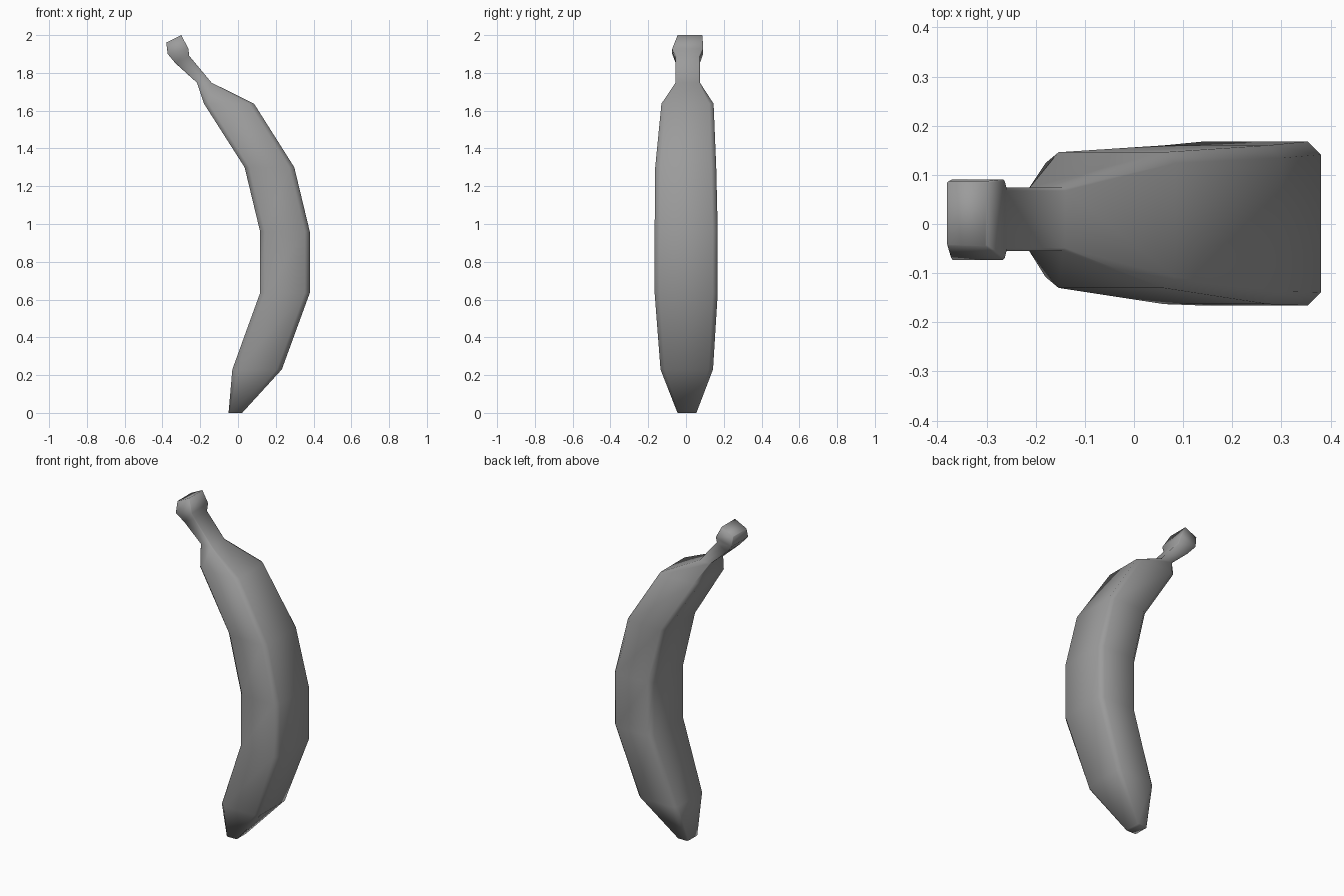
import bpy, bmesh
from mathutils import Vector

if "Cube" in bpy.data.objects:
    bpy.data.objects.remove(bpy.data.objects["Cube"])

# Cross-sections: inner x,z, outer x,z, y min, y max, corner chamfer
RINGS = [
    (-0.05, 0.00, 0.022, 0.00, -0.045, 0.055, 0.10),  # blossom tip
    (-0.03, 0.23, 0.232, 0.23, -0.135, 0.143, 0.10),
    (0.117, 0.635, 0.38, 0.635, -0.166, 0.168, 0.10),
    (0.117, 0.96, 0.38, 0.96, -0.166, 0.168, 0.10),
    (0.035, 1.30, 0.298, 1.30, -0.163, 0.160, 0.10),
    (-0.18, 1.637, 0.085, 1.637, -0.130, 0.146, 0.10),
    (-0.217, 1.748, -0.14, 1.748, -0.055, 0.074, 0.06),  # stem base
    (-0.33, 1.85, -0.258, 1.89, -0.055, 0.074, 0.06),  # stem end
    (-0.372, 1.90, -0.263, 1.928, -0.073, 0.091, 0.03),  # knob
    (-0.38, 1.96, -0.30, 2.00, -0.045, 0.087, 0.03),
]


def profile(c):
    """Chamfered square in 0..1."""
    d = c * 0.8
    return [(c, 0), (1 - c, 0), (1, d), (1, 1 - d),
            (1 - c, 1), (c, 1), (0, 1 - d), (0, d)]


bm = bmesh.new()
loops = []
for xi, zi, xo, zo, y0, y1, c in RINGS:
    a, b = Vector((xi, 0, zi)), Vector((xo, 0, zo))
    ring = []
    for u, v in profile(c):
        p = a.lerp(b, u)
        p.y = y0 + (y1 - y0) * v
        ring.append(bm.verts.new(p))
    loops.append(ring)

# Skin between sections and cap both ends
for lo, hi in zip(loops, loops[1:]):
    for i in range(8):
        j = (i + 1) % 8
        bm.faces.new((lo[i], lo[j], hi[j], hi[i]))
bm.faces.new(loops[0][::-1])
bm.faces.new(loops[-1])
bmesh.ops.recalc_face_normals(bm, faces=bm.faces)
for f in bm.faces:
    f.smooth = True

mesh = bpy.data.meshes.new("banana")
bm.to_mesh(mesh)
bm.free()

# Dark grey skin
mat = bpy.data.materials.new("dark_grey")
mat.diffuse_color = (0.33, 0.33, 0.33, 1)
mat.use_nodes = True
mat.node_tree.nodes["Principled BSDF"].inputs["Base Color"].default_value = mat.diffuse_color
mesh.materials.append(mat)
bpy.context.collection.objects.link(bpy.data.objects.new("banana", mesh))
